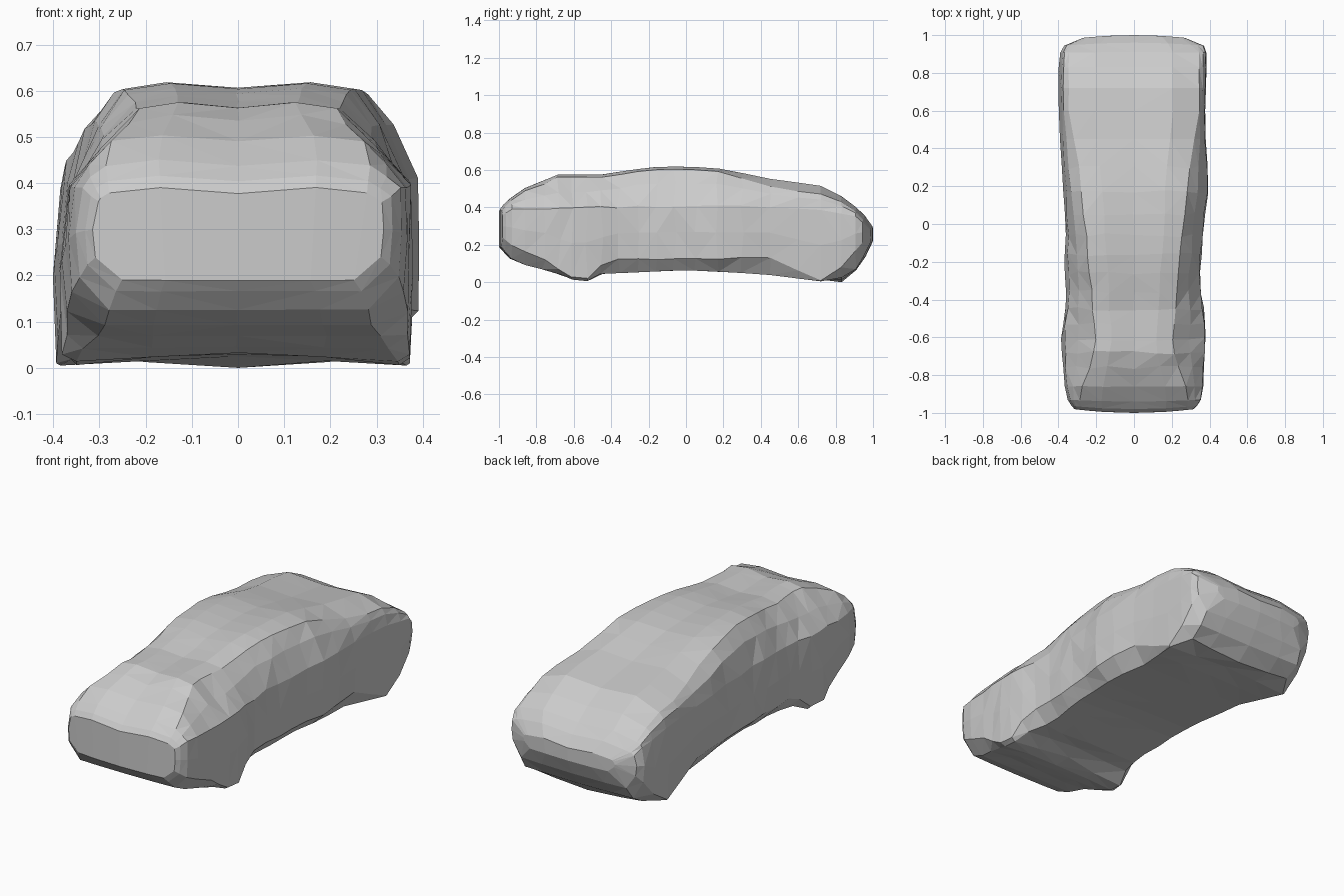
import bpy
import bmesh
import random

cube = bpy.data.objects.get("Cube")
if cube:
    bpy.data.objects.remove(cube, do_unlink=True)

random.seed(4)

# Profiles along the length: (position, value)
ROOF_HEIGHT = [(-1, .39), (-.97, .43), (-.85, .51), (-.68, .575), (-.45, .575), (-.2, .615),
               (0, .62), (.2, .605), (.4, .56), (.72, .515), (.85, .45), (.95, .37), (1, .3)]
ROOF_WIDTH = [(-1, .28), (-.9, .29), (-.8, .25), (-.65, .2), (-.4, .22), (0, .26), (.2, .28),
              (.4, .31), (.6, .345), (.93, .345), (1, .24)]
LEFT_DROP = [(-1, .012), (.2, .015), (.5, .045), (.7, .045), (1, .012)]
RIGHT_DROP = [(-1, .012), (0, .015), (.3, .045), (.7, .055), (1, .012)]
SHOULDER_FULLNESS = [(-1, .5), (-.6, .48), (-.3, .62), (1, .65)]
BELT_HEIGHT = [(-1, .36), (-.95, .39), (0, .41), (.2, .41), (.7, .39), (.93, .35), (1, .28)]
LEFT_WIDTH = [(-1, .315), (-.98, .335), (-.93, .36), (-.75, .375), (-.5, .375), (-.3, .345),
              (0, .37), (.2, .4), (.5, .375), (.9, .385), (.96, .37), (1, .27)]
RIGHT_WIDTH = [(-1, .315), (-.97, .34), (-.9, .365), (-.6, .385), (-.4, .36), (0, .365),
               (.4, .39), (.77, .403), (.92, .39), (.96, .37), (1, .27)]
SILL_HEIGHT = [(-1, .24), (-.95, .2), (-.85, .16), (-.75, .12), (-.62, .03), (-.52, .02),
               (-.42, .12), (.45, .13), (.72, .01), (.83, .08), (.91, .17), (1, .25)]
FLOOR_TUCK = [(-1, .8), (-.8, .78), (-.62, .92), (-.5, .92), (-.4, .82), (.45, .82),
              (.72, .96), (.83, .8), (1, .85)]
BELLY_HEIGHT = [(-1, .19), (-.95, .13), (-.87, .095), (-.72, .06), (-.62, .015), (-.52, .005),
                (-.45, .045), (0, .065), (.4, .045), (.72, .005), (.83, .025), (.91, .07), (.97, .15), (1, .22)]
# Rise of the belly centre above its edges
KEEL_RISE = [(-1, 0), (-.7, 0), (-.53, .035), (-.4, 0), (.5, 0), (.72, .02), (.83, -.025), (.93, 0), (1, 0)]
STATIONS = [-1, -.98, -.94, -.86, -.76, -.68, -.61, -.53, -.45, -.36, -.26, -.16, -.06,
            .05, .17, .3, .45, .6, .72, .83, .91, .96, 1]


def sample(profile, y):
    """Linear interpolation of a profile."""
    for (y0, v0), (y1, v1) in zip(profile, profile[1:]):
        if y <= y1:
            return v0 + (v1 - v0) * (y - y0) / (y1 - y0)
    return profile[-1][1]


def half_section(y, widths, drops, belt_inset):
    """Outline of one side, from the belly centre up to the roof centre."""
    width, top, roof = (sample(p, y) for p in (widths, ROOF_HEIGHT, ROOF_WIDTH))
    belt, sill, belly = (sample(p, y) for p in (BELT_HEIGHT, SILL_HEIGHT, BELLY_HEIGHT))
    full, tuck, keel = (sample(p, y) for p in (SHOULDER_FULLNESS, FLOOR_TUCK, KEEL_RISE))
    edge = top - sample(drops, y)
    return [(0, belly + keel), (width * .5, belly + keel * .5), (width * tuck, belly),
            (width * .98, sill), (width, sill * .5 + belt * .5), (width * belt_inset, belt),
            (width * .52 + roof * .48, belt + (edge - belt) * full),
            (roof, edge), (roof * .6, top), (0, top - .012)]


def make_section(bm, y):
    left = half_section(y, LEFT_WIDTH, LEFT_DROP, .99)
    right = half_section(y, RIGHT_WIDTH, RIGHT_DROP, .96)
    outline = left + [(-x, z) for x, z in right[-2:0:-1]]
    # Rough hand-hewn surface, calmer at the back
    rough = .005 if -.8 < y < .4 else .001
    ring = []
    for x, z in outline:
        # Both ends bow outwards in plan
        bow = .2 * x * x * max(0, abs(y) - .9) / .1
        dy = random.uniform(-rough, rough) * 2 if abs(y) < .9 else 0
        dx = random.uniform(-rough, rough)
        dz = random.uniform(-rough, rough) if .1 < z < .55 else 0
        ring.append(bm.verts.new((x + dx, y + dy - (bow if y > 0 else -bow), z + dz)))
    return ring


# Faceted body shell
bm = bmesh.new()
rings = [make_section(bm, y) for y in STATIONS]
count = len(rings[0])
for a, b in zip(rings, rings[1:]):
    for i in range(count):
        j = (i + 1) % count
        bm.faces.new((a[i], a[j], b[j], b[i]))

# Bowed end panels, closed with strips between floor and roof points
for ring in (rings[0], rings[-1]):
    half = count // 2
    for i in range(half):
        strip = [ring[i - half // 2], ring[i + 1 - half // 2],
                 ring[half + half // 2 - i - 1], ring[(half + half // 2 - i) % count]]
        strip = list(dict.fromkeys(strip))
        if len(strip) > 2:
            bm.faces.new(strip)

bmesh.ops.triangulate(bm, faces=bm.faces, quad_method='SHORT_EDGE')
bmesh.ops.recalc_face_normals(bm, faces=bm.faces)
mesh = bpy.data.meshes.new("car_body")
bm.to_mesh(mesh)
bm.free()
body = bpy.data.objects.new("car_body", mesh)
bpy.context.collection.objects.link(body)

# Plain grey finish
grey = bpy.data.materials.new("plain_grey")
grey.use_nodes = True
colour = (.6, .6, .6, 1)
grey.diffuse_color = colour
grey.node_tree.nodes["Principled BSDF"].inputs["Base Color"].default_value = colour
mesh.materials.append(grey)
